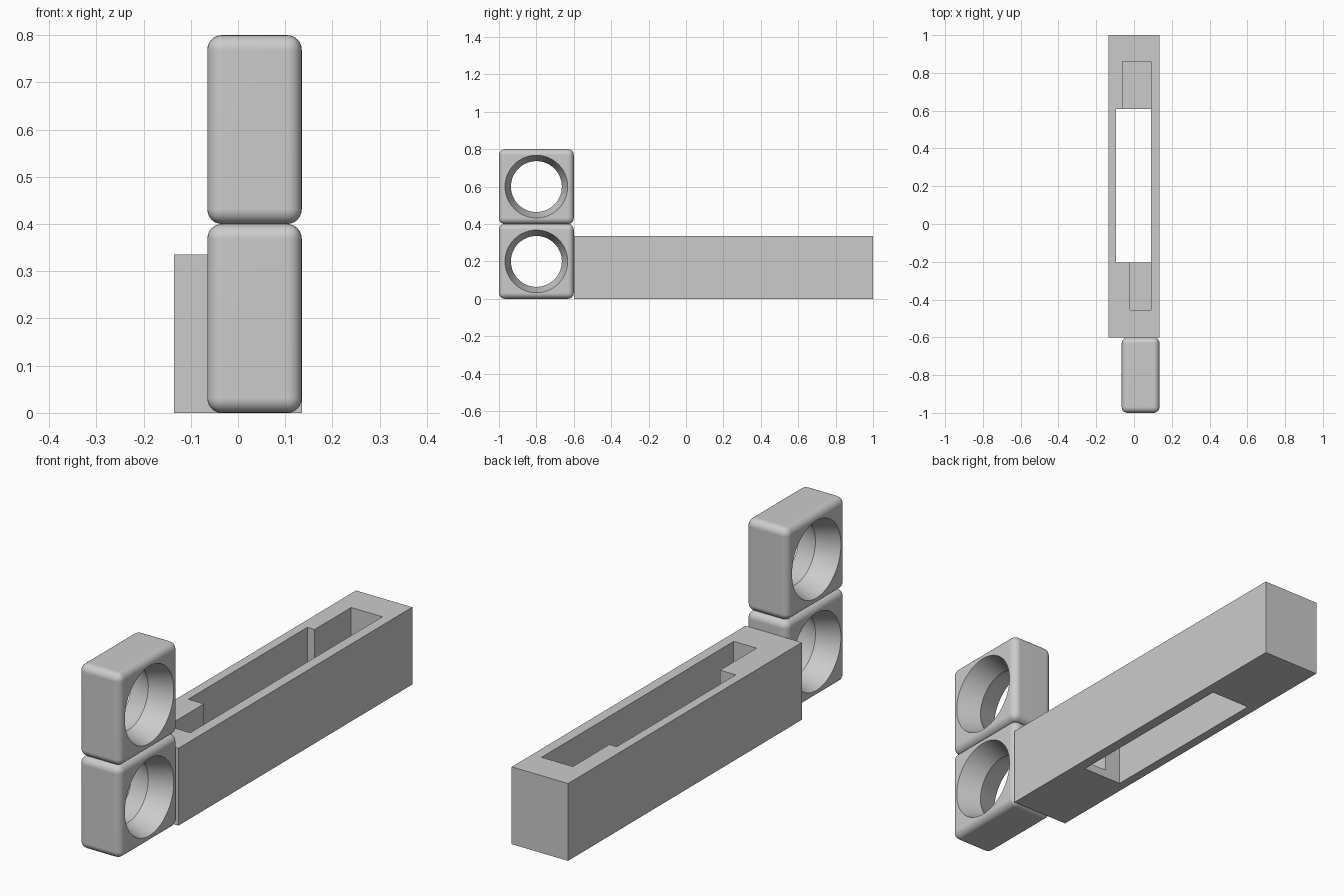
import bpy, bmesh, math

if "Cube" in bpy.data.objects:
    bpy.data.objects.remove(bpy.data.objects["Cube"])

grey = bpy.data.materials.new("plain grey")
grey.diffuse_color = (0.6, 0.6, 0.6, 1)
grey.use_nodes = True
grey.node_tree.nodes["Principled BSDF"].inputs["Base Color"].default_value = grey.diffuse_color


def add_object(name, bm):
    bmesh.ops.recalc_face_normals(bm, faces=bm.faces)
    mesh = bpy.data.meshes.new(name)
    bm.to_mesh(mesh)
    bm.free()
    ob = bpy.data.objects.new(name, mesh)
    bpy.context.collection.objects.link(ob)
    return ob


def box(name, lo, hi):
    bm = bmesh.new()
    bmesh.ops.create_cube(bm, size=1)
    for v in bm.verts:
        v.co = [hi[i] if v.co[i] > 0 else lo[i] for i in range(3)]
    return add_object(name, bm)


def activate(ob):
    bpy.ops.object.select_all(action='DESELECT')
    ob.select_set(True)
    bpy.context.view_layer.objects.active = ob


def cut(ob, cutter):
    mod = ob.modifiers.new("cut", 'BOOLEAN')
    mod.operation, mod.solver, mod.object = 'DIFFERENCE', 'EXACT', cutter
    activate(ob)
    bpy.ops.object.modifier_apply(modifier=mod.name)
    bpy.data.objects.remove(cutter)


def hourglass(name, cx, cy, cz, n=64):
    # Narrow in the middle, flaring evenly towards both ends along x
    bm = bmesh.new()
    rings = []
    for dx, r in ((-0.13, 0.177), (0, 0.136), (0.13, 0.177)):
        rings.append([bm.verts.new((cx + dx,
                                    cy + r * math.cos(math.tau * i / n),
                                    cz + r * math.sin(math.tau * i / n)))
                      for i in range(n)])
    for a, b in zip(rings, rings[1:]):
        for i in range(n):
            j = (i + 1) % n
            bm.faces.new((a[i], a[j], b[j], b[i]))
    bm.faces.new(rings[0])
    bm.faces.new(rings[-1])
    return add_object(name, bm)


# Long body: a through slot with a floored pocket at each end
body = box("long_body", (-0.135, -0.6, 0), (0.135, 1, 0.335))
cut(body, box("slot_cutter", (-0.095, -0.205, -0.1), (0.09, 0.61, 0.5)))
cut(body, box("front_pocket_cutter", (-0.02, -0.455, 0.035), (0.09, 0, 0.5)))
cut(body, box("back_pocket_cutter", (-0.06, 0.4, 0.035), (0.09, 0.86, 0.5)))
body.data.materials.clear()
body.data.materials.append(grey)

# Two stacked rounded blocks with flared round holes
for name, z in (("lower_ring_block", 0.0), ("upper_ring_block", 0.4)):
    block = box(name, (-0.065, -1, z), (0.135, -0.6, z + 0.4))
    bevel = block.modifiers.new("round", 'BEVEL')
    bevel.width, bevel.segments = 0.031, 6
    activate(block)
    bpy.ops.object.modifier_apply(modifier=bevel.name)
    cut(block, hourglass("hole_cutter", 0.035, -0.8, z + 0.2))
    block.data.materials.clear()
    block.data.materials.append(grey)
    activate(block)
    bpy.ops.object.shade_smooth_by_angle(angle=math.radians(30))
    weighted = block.modifiers.new("even_shading", 'WEIGHTED_NORMAL')
    weighted.keep_sharp = True
